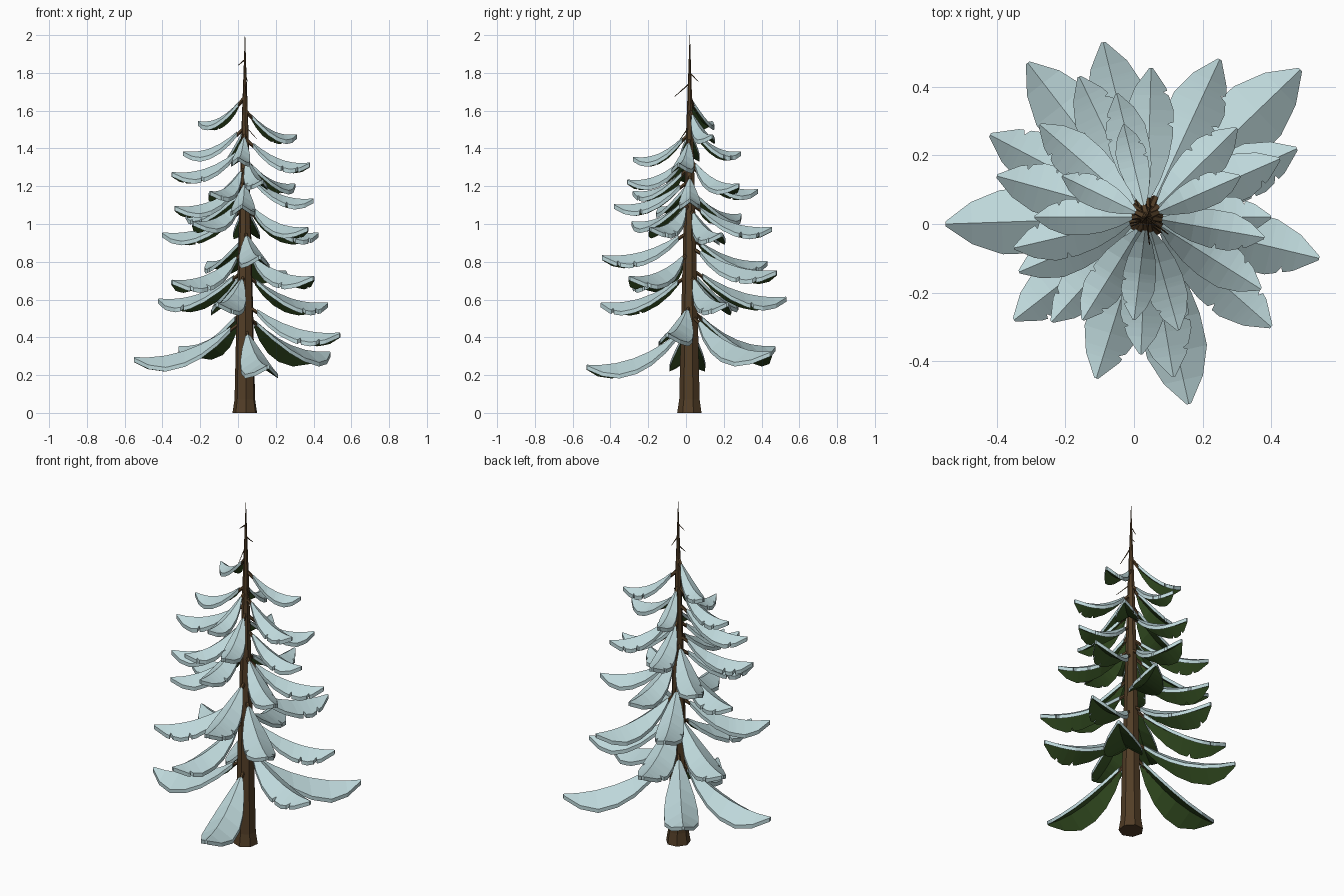
import bpy, bmesh, math, random
from mathutils import Vector

if "Cube" in bpy.data.objects:
    bpy.data.objects.remove(bpy.data.objects["Cube"])

random.seed(4)
CX, CY = 0.037, 0.02          # trunk axis


def material(name, rgb):
    m = bpy.data.materials.new(name)
    m.diffuse_color = (*rgb, 1)
    m.use_nodes = True
    m.node_tree.nodes["Principled BSDF"].inputs["Base Color"].default_value = m.diffuse_color
    return m


SNOW = material("snow", (0.51, 0.68, 0.70))
NEEDLES = material("needle_green", (0.045, 0.10, 0.021))
BARK = material("bark_brown", (0.085, 0.048, 0.02))


def finish(bm, name, mats):
    bmesh.ops.recalc_face_normals(bm, faces=bm.faces)
    me = bpy.data.meshes.new(name)
    bm.to_mesh(me)
    bm.free()
    for m in mats:
        me.materials.append(m)
    ob = bpy.data.objects.new(name, me)
    bpy.context.collection.objects.link(ob)
    return ob


def add_tube(bm, pts, radii, sides, horizontal=False):
    """Polygonal tube through pts."""
    rings = []
    axis = (Vector(pts[-1]) - Vector(pts[0])).normalized()
    u = Vector((1, 0, 0)) if horizontal else axis.cross(Vector((0, 0, 1))).normalized()
    v = Vector((0, 1, 0)) if horizontal else axis.cross(u)
    for p, r in zip(pts, radii):
        rings.append([bm.verts.new(Vector(p) + r * (u * math.cos(a) + v * math.sin(a)))
                      for a in (2 * math.pi * i / sides + 0.3 for i in range(sides))])
    for a, b in zip(rings, rings[1:]):
        for i in range(sides):
            j = (i + 1) % sides
            bm.faces.new((a[i], a[j], b[j], b[i]))
    bm.faces.new(rings[0])
    bm.faces.new(rings[-1])


# Trunk: flared foot, long taper
bm = bmesh.new()
zs = [0, 0.07, 0.5, 1.0, 1.5, 1.8, 2.0]
rs = [0.067, 0.056, 0.046, 0.033, 0.019, 0.008, 0.001]
add_tube(bm, [(CX, CY, z) for z in zs], rs, 7, True)
finish(bm, "trunk", [BARK])


def interp(table, t):
    for (a, va), (b, vb) in zip(table, table[1:]):
        if t <= b:
            return va + (vb - va) * (t - a) / (b - a)
    return table[-1][1]


# Half width of a bough along its length, relative to its length
WIDTH = [(0.13, 0.025), (0.25, 0.085), (0.4, 0.135), (0.55, 0.16),
         (0.72, 0.16), (0.87, 0.105), (1.0, 0.012)]
SLOPE, THICK = 0.66, 0.022


def bough(index, tx, ty, tz):
    """Drooping roof-shaped bough: snow on top, needles below, plus its twig."""
    d = Vector((tx - CX, ty - CY, 0))
    length = d.length
    d.normalize()
    side = Vector((-d.y, d.x, 0))
    drop = 0.22 if tz < 0.38 else 0.17 if tz < 0.7 else 0.145

    def ridge(t):
        z = tz + 0.015 + drop * (1 - t) ** 2 - 0.012 * math.sin(math.pi * t)
        return Vector((CX, CY, z)) + d * length * t

    # small V notches in the rims of the upper boughs
    stations = {t: (1, 1) for t, _ in WIDTH}
    if tz > 0.38:
        for base in (0.6, 0.78):
            t = base + random.uniform(0, 0.06)
            s = random.random() < 0.5
            stations[t - 0.022] = (1, 1)
            stations[t] = (0.76, 1) if s else (1, 0.76)
            stations[t + 0.012] = (1, 1)

    bm = bmesh.new()
    rows = []
    for t in sorted(stations):
        w = interp(WIDTH, t) * length
        p = ridge(t)
        row = []
        for k in (-stations[t][0], 0, stations[t][1]):
            q = p + side * w * k - Vector((0, 0, SLOPE * w * abs(k)))
            row.append(q)
        rows.append(([bm.verts.new(q) for q in row],
                     [bm.verts.new(q - Vector((0, 0, THICK))) for q in row]))
    for (a, al), (b, bl) in zip(rows, rows[1:]):
        for i in (0, 1):
            bm.faces.new((a[i], a[i + 1], b[i + 1], b[i]))
            bm.faces.new((al[i], al[i + 1], bl[i + 1], bl[i])).material_index = 1
        for i in (0, 2):
            bm.faces.new((a[i], b[i], bl[i], al[i]))
    for top, low in (rows[0], rows[-1]):
        for i in (0, 1):
            bm.faces.new((top[i], top[i + 1], low[i + 1], low[i]))
    finish(bm, f"bough_{index:02d}", [SNOW, NEEDLES])

    bm = bmesh.new()
    off = Vector((0, 0, 0.018))
    add_tube(bm, [ridge(0.02) - off, ridge(0.14) - off, ridge(0.3) - off],
             [0.011, 0.009, 0.004], 5)
    finish(bm, f"twig_{index:02d}", [BARK])


# Bough tips (x, y, z), from the lowest tier up
TIPS = [
    (-0.55, 0.0, 0.28), (0.16, -0.525, 0.24), (0.485, 0.45, 0.31), (-0.31, 0.47, 0.34),
    (0.54, -0.10, 0.41), (-0.11, -0.45, 0.57), (0.475, 0.22, 0.57), (-0.09, 0.53, 0.60),
    (-0.42, 0.26, 0.59), (-0.35, -0.28, 0.69), (0.40, -0.30, 0.71), (0.25, 0.48, 0.74),
    (-0.16, 0.43, 0.79), (0.115, -0.445, 0.82), (-0.40, 0.14, 0.94), (0.425, 0.19, 0.94),
    (0.37, -0.19, 0.97), (0.05, 0.455, 0.97), (-0.24, -0.285, 1.00), (-0.275, 0.29, 1.04),
    (-0.335, -0.14, 1.08), (0.02, -0.38, 1.09), (0.40, 0.02, 1.12),
    (-0.05, 0.38, 1.17), (-0.15, -0.28, 1.16), (0.30, 0.28, 1.20), (0.13, -0.31, 1.22),
    (-0.35, -0.07, 1.26), (0.38, -0.04, 1.31), (0.0, -0.28, 1.34), (-0.29, 0.02, 1.37),
    (-0.03, 0.29, 1.37), (0.31, 0.14, 1.46), (-0.21, 0.14, 1.53),
]
for n, tip in enumerate(TIPS, 1):
    bough(n, *tip)

# Bare twiglets near the top
bm = bmesh.new()
for a, b in [((CX, CY, 1.745), (0.045, -0.06, 1.675)),
             ((CX, CY, 1.80), (0.05, 0.065, 1.755)),
             ((CX, CY, 1.87), (0.0, 0.015, 1.84)),
             ((CX, CY, 1.52), (0.10, -0.03, 1.45))]:
    add_tube(bm, [a, b], [0.004, 0.0015], 4)
finish(bm, "top_twiglets", [BARK])
